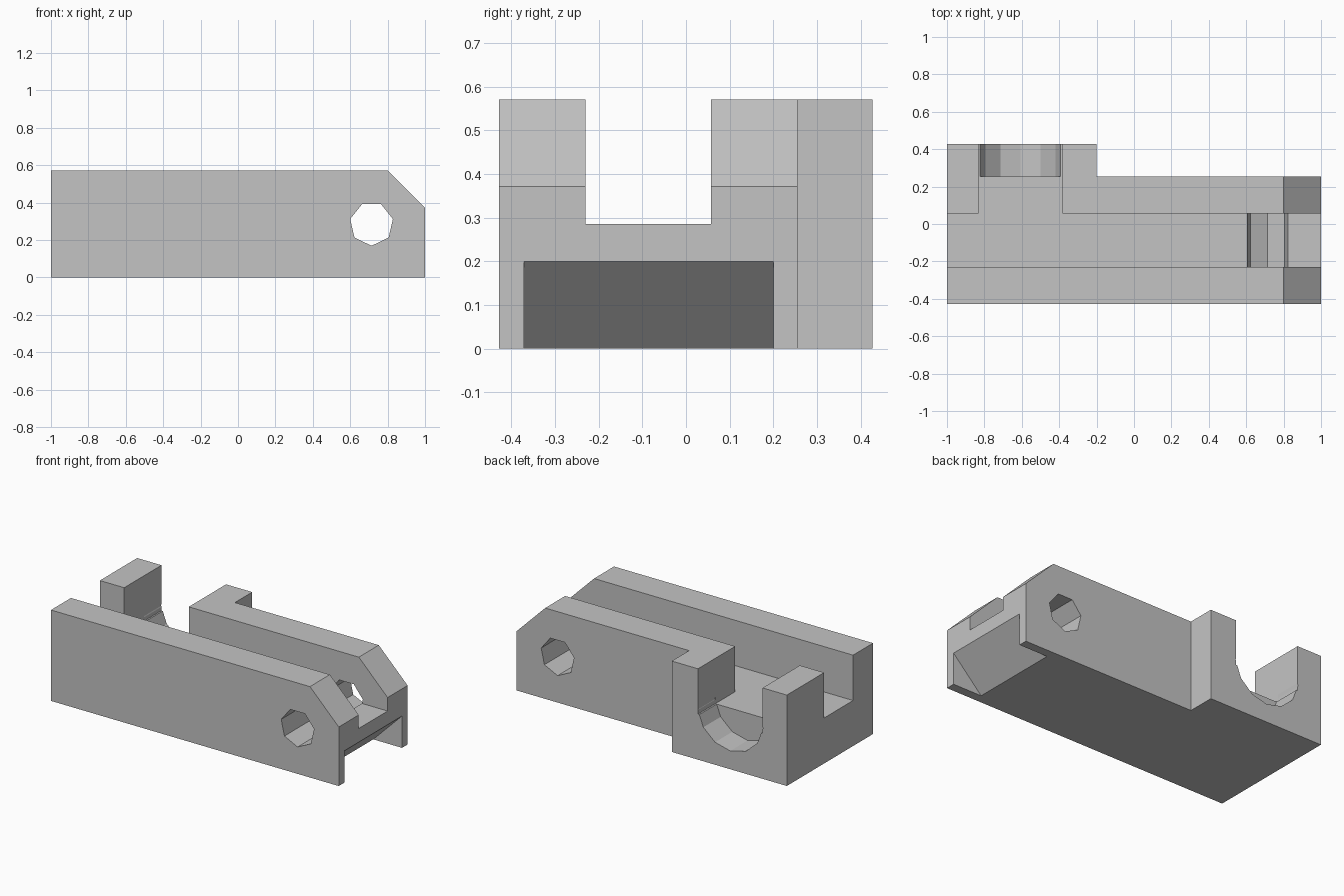
import bpy
import bmesh
from math import sin, cos, tau

default = bpy.data.objects.get("Cube")
if default:
    bpy.data.objects.remove(default, do_unlink=True)

grey = bpy.data.materials.new("plain grey")
grey.use_nodes = True
colour = (0.55, 0.55, 0.55, 1)
grey.diffuse_color = colour
grey.node_tree.nodes["Principled BSDF"].inputs["Base Color"].default_value = colour


def prism(name, profile, y0, y1):
    """Extrude an x-z outline from y0 to y1."""
    bm = bmesh.new()
    face = bm.faces.new([bm.verts.new((x, y0, z)) for x, z in profile])
    side = bmesh.ops.extrude_face_region(bm, geom=[face])["geom"]
    moved = [v for v in side if isinstance(v, bmesh.types.BMVert)]
    bmesh.ops.translate(bm, verts=moved, vec=(0, y1 - y0, 0))
    bmesh.ops.recalc_face_normals(bm, faces=bm.faces)
    mesh = bpy.data.meshes.new(name)
    bm.to_mesh(mesh)
    bm.free()
    mesh.materials.append(grey)
    ob = bpy.data.objects.new(name, mesh)
    bpy.context.collection.objects.link(ob)
    return ob


def rect(x0, x1, z0, z1):
    return [(x0, z0), (x1, z0), (x1, z1), (x0, z1)]


def polygon(x, z, radius, sides):
    """Regular polygon with one corner pointing down."""
    return [(x + radius * sin(tau * i / sides), z - radius * cos(tau * i / sides))
            for i in range(sides)]


def combine(target, tool, operation):
    """Apply a boolean and remove the helper."""
    tool.hide_render = True
    mod = target.modifiers.new(operation, "BOOLEAN")
    mod.operation = operation
    mod.solver = "EXACT"
    mod.object = tool
    bpy.context.view_layer.update()
    graph = bpy.context.evaluated_depsgraph_get()
    result = bpy.data.meshes.new_from_object(target.evaluated_get(graph))
    target.modifiers.clear()
    target.data = result
    bpy.data.objects.remove(tool, do_unlink=True)


FRONT, WALL, BACK = -0.428, 0.255, 0.427
HEIGHT, FLOOR = 0.571, 0.286

# Long body with a sloped upper corner
body = prism("channel_bracket",
             [(-1, 0), (1, 0), (1, 0.371), (0.8, HEIGHT), (-1, HEIGHT)], FRONT, WALL)

# Thicker block on the back wall
combine(body, prism("back_block", rect(-1, -0.2, 0, HEIGHT), 0.15, BACK), "UNION")

# Channel, pin hole, back slot, round cradle and underside wedge
cuts = [
    ("channel", rect(-1.2, 1.2, FLOOR, 0.8), -0.23, 0.057),
    ("pin_hole", polygon(0.714, 0.286, 0.117, 7), -0.6, 0.6),
    ("back_slot", rect(-0.831, -0.382, FLOOR, 0.8), 0, 0.6),
    ("round_cradle", polygon(-0.607, 0.343, 0.228, 13), WALL, 0.6),
    ("underside_wedge", [(0.75, -0.05), (1.1, -0.05), (1.1, 0.3)], -0.371, 0.2),
]
for name, profile, y0, y1 in cuts:
    combine(body, prism(name, profile, y0, y1), "DIFFERENCE")

# Flat shading and clean coplanar faces
bm = bmesh.new()
bm.from_mesh(body.data)
bmesh.ops.remove_doubles(bm, verts=bm.verts, dist=0.0001)
bmesh.ops.dissolve_limit(bm, angle_limit=0.01, verts=bm.verts, edges=bm.edges)
for f in bm.faces:
    f.smooth = False
    f.material_index = 0
bm.to_mesh(body.data)
bm.free()
body.data.name = body.name
